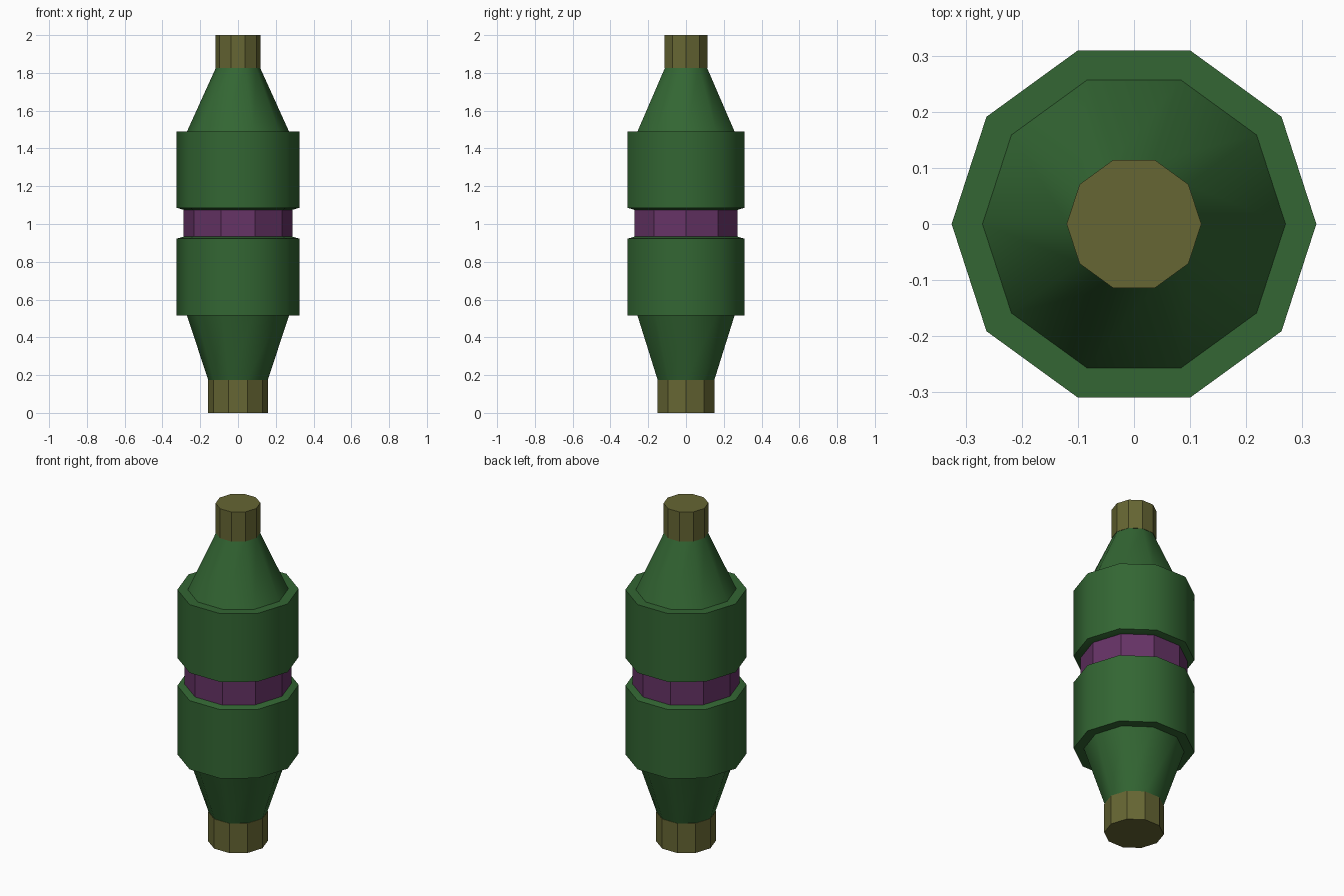
import bpy
import bmesh
import math

SIDES = 10

cube = bpy.data.objects.get("Cube")
if cube:
    bpy.data.objects.remove(cube, do_unlink=True)


def make_material(name, color):
    mat = bpy.data.materials.new(name)
    mat.use_nodes = True
    rgba = (*color, 1.0)
    mat.diffuse_color = rgba
    mat.node_tree.nodes["Principled BSDF"].inputs["Base Color"].default_value = rgba
    return mat


def turned_part(name, profile, mat, smooth=False):
    """Ten-sided closed solid turned around z from (radius, height) pairs."""
    bm = bmesh.new()
    rings = []
    for radius, z in profile:
        angles = [math.tau * i / SIDES for i in range(SIDES)]
        rings.append([bm.verts.new((radius * math.cos(a), radius * math.sin(a), z))
                      for a in angles])
    for low, high in zip(rings, rings[1:]):
        for i in range(SIDES):
            j = (i + 1) % SIDES
            bm.faces.new((low[i], low[j], high[j], high[i]))
    bm.faces.new(rings[0][::-1])
    bm.faces.new(rings[-1])
    bmesh.ops.recalc_face_normals(bm, faces=bm.faces)
    mesh = bpy.data.meshes.new(name)
    bm.to_mesh(mesh)
    bm.free()
    mesh.materials.append(mat)
    obj = bpy.data.objects.new(name, mesh)
    bpy.context.collection.objects.link(obj)
    if smooth:
        bpy.ops.object.select_all(action="DESELECT")
        obj.select_set(True)
        bpy.context.view_layer.objects.active = obj
        bpy.ops.object.shade_smooth_by_angle(angle=math.radians(40))
    return obj


green = make_material("dark green", (0.033, 0.133, 0.033))
purple = make_material("dark purple", (0.133, 0.033, 0.133))
olive = make_material("olive", (0.133, 0.133, 0.033))

# End caps
turned_part("bottom_cap", [(0.16, 0), (0.16, 0.175)], olive)
turned_part("top_cap", [(0.12, 1.825), (0.12, 2)], olive)

# Body halves: cone, flat shoulder, drum and slightly sloped groove lip
turned_part("lower_body", [(0.158, 0.175), (0.27, 0.515), (0.325, 0.515),
                           (0.325, 0.922), (0.288, 0.933)], green, smooth=True)
turned_part("upper_body", [(0.288, 1.075), (0.325, 1.086), (0.325, 1.49),
                           (0.27, 1.49), (0.118, 1.825)], green, smooth=True)

# Recessed middle band
turned_part("middle_band", [(0.288, 0.933), (0.288, 1.075)], purple)
